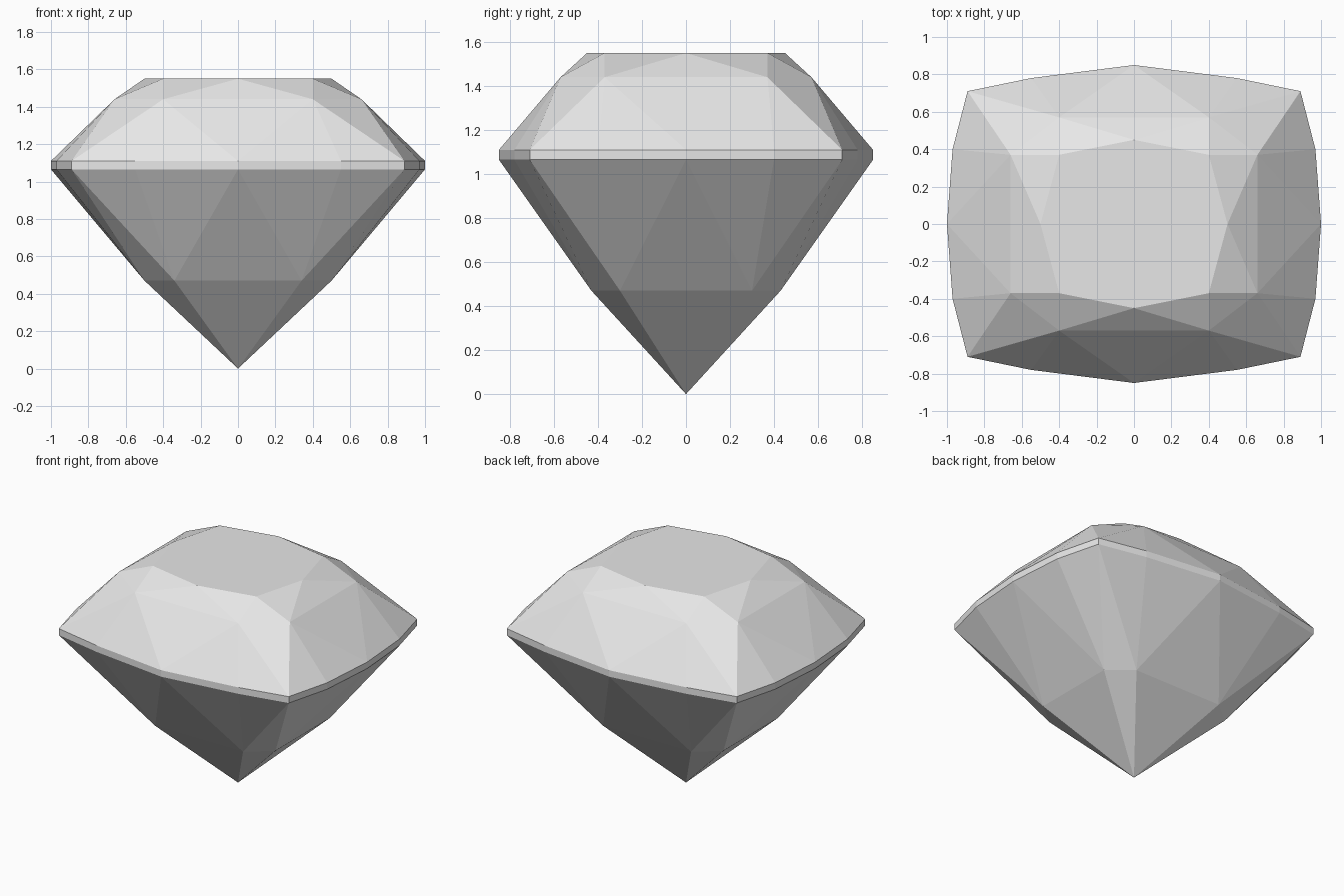
import bpy
import bmesh

cube = bpy.data.objects.get("Cube")
if cube:
    bpy.data.objects.remove(cube, do_unlink=True)

# One quarter of each ring of facet corners
GIRDLE = [(1.0, 0.0), (0.97, 0.4), (0.89, 0.71), (0.55, 0.78), (0.0, 0.85)]
TABLE = [(0.5, 0.0), (0.4, 0.37), (0.0, 0.45)]
CROWN_BREAK = [(0.66, 0.37), (0.4, 0.57)]
PAVILION_BREAK = [(0.5, 0.3), (0.34, 0.43)]
RINGS = [(1.55, TABLE), (1.44, CROWN_BREAK), (1.11, GIRDLE),
         (1.065, GIRDLE), (0.47, PAVILION_BREAK), (0.0, [(0.0, 0.0)])]


def mirrored(quarter):
    """Mirror a quarter ring over both axes, without doubles."""
    return sorted({(sx * x + 0.0, sy * y + 0.0)
                   for x, y in quarter for sx in (1, -1) for sy in (1, -1)})


# Pale grey stone
stone = bpy.data.materials.new("pale_grey_stone")
stone.use_nodes = True
colour = (0.8, 0.8, 0.8, 1.0)
stone.diffuse_color = colour
stone.node_tree.nodes["Principled BSDF"].inputs["Base Color"].default_value = colour

# Cut gem: the facets are the hull of the rings
bm = bmesh.new()
for z, quarter in RINGS:
    for x, y in mirrored(quarter):
        bm.verts.new((x, y, z))
hull = bmesh.ops.convex_hull(bm, input=bm.verts[:])
spare = {g for g in hull["geom_interior"] + hull["geom_unused"]
         if isinstance(g, bmesh.types.BMVert)}
bmesh.ops.delete(bm, geom=list(spare), context="VERTS")

# Merge flat triangles into whole facets
bmesh.ops.dissolve_limit(bm, angle_limit=0.01, verts=bm.verts[:], edges=bm.edges[:])
bmesh.ops.recalc_face_normals(bm, faces=bm.faces[:])

mesh = bpy.data.meshes.new("cushion_cut_gem")
bm.to_mesh(mesh)
bm.free()
mesh.materials.append(stone)
gem = bpy.data.objects.new("cushion_cut_gem", mesh)
bpy.context.collection.objects.link(gem)
